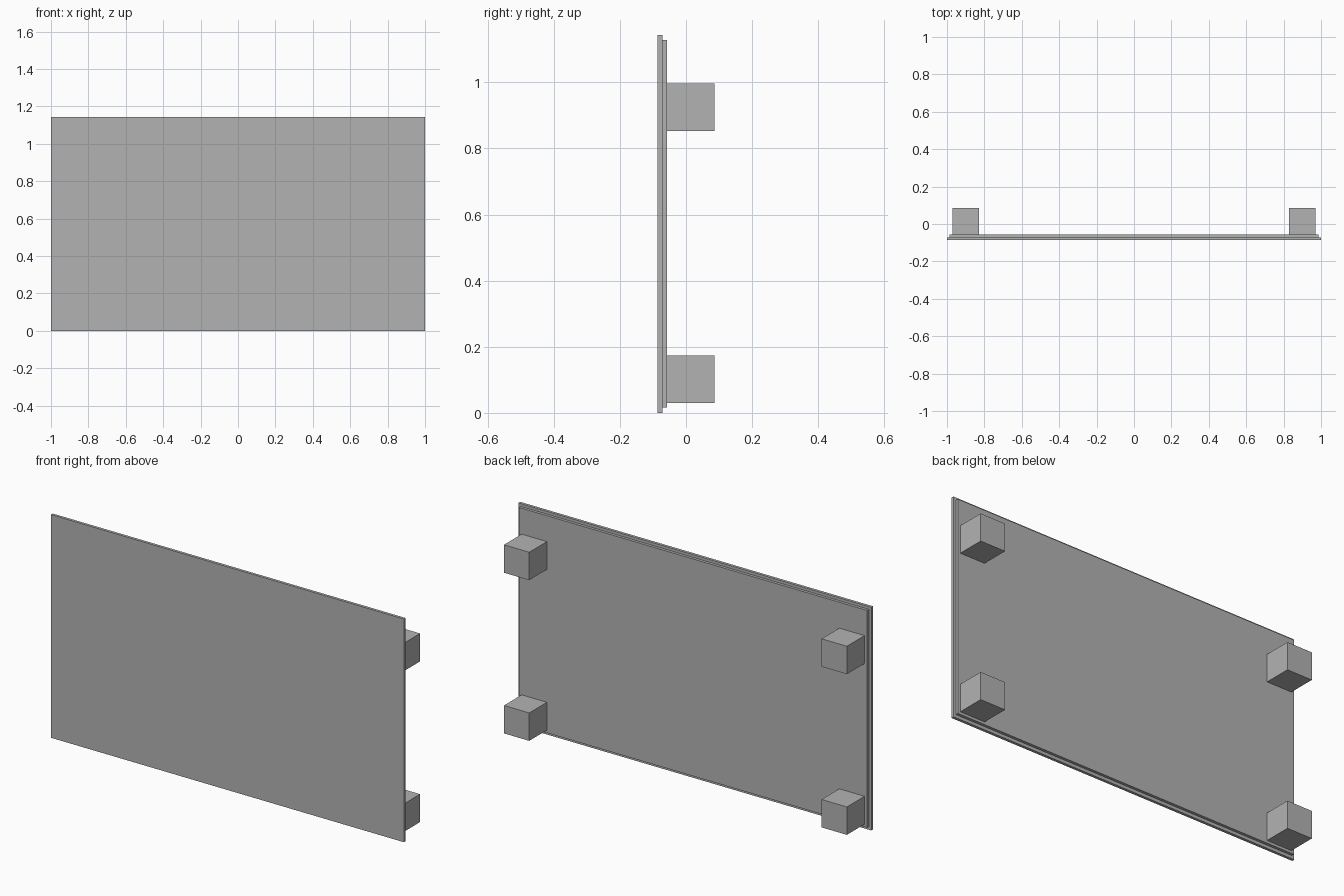
import bpy

cube = bpy.data.objects.get("Cube")
if cube:
    bpy.data.objects.remove(cube, do_unlink=True)

GREY = (0.45, 0.45, 0.45, 1.0)
mat = bpy.data.materials.new("mid grey")
mat.use_nodes = True
mat.diffuse_color = GREY
mat.node_tree.nodes["Principled BSDF"].inputs["Base Color"].default_value = GREY


def box(name, low, high):
    """Axis-aligned box between two corners."""
    size = [b - a for a, b in zip(low, high)]
    centre = [(a + b) / 2 for a, b in zip(low, high)]
    bpy.ops.mesh.primitive_cube_add(size=1, location=centre)
    obj = bpy.context.object
    obj.name = name
    obj.scale = size
    bpy.ops.object.transform_apply(location=False, rotation=False, scale=True)
    obj.data.materials.append(mat)
    return obj


WIDTH, HEIGHT = 2.0, 1.143
FRONT, BACK = -0.0857, 0.0857
STEP = 0.0143           # thickness of each layer and width of the ledge
BLOCK = 0.143           # edge length of the corner blocks
half = WIDTH / 2
middle = FRONT + STEP
rear = middle + STEP

# Front panel and the slightly smaller backing panel
box("front_panel", (-half, FRONT, 0), (half, middle, HEIGHT))
box("backing_panel", (-half + STEP, middle, STEP + 0.002),
    (half - STEP, rear, HEIGHT - STEP))

# Four corner blocks on the back
for side, x in (("left", 0.9), ("right", -0.9)):
    for level, z in (("lower", 0.03), ("upper", 0.853)):
        box(f"{level}_{side}_block", (x - BLOCK / 2, rear, z),
            (x + BLOCK / 2, BACK, z + BLOCK))
